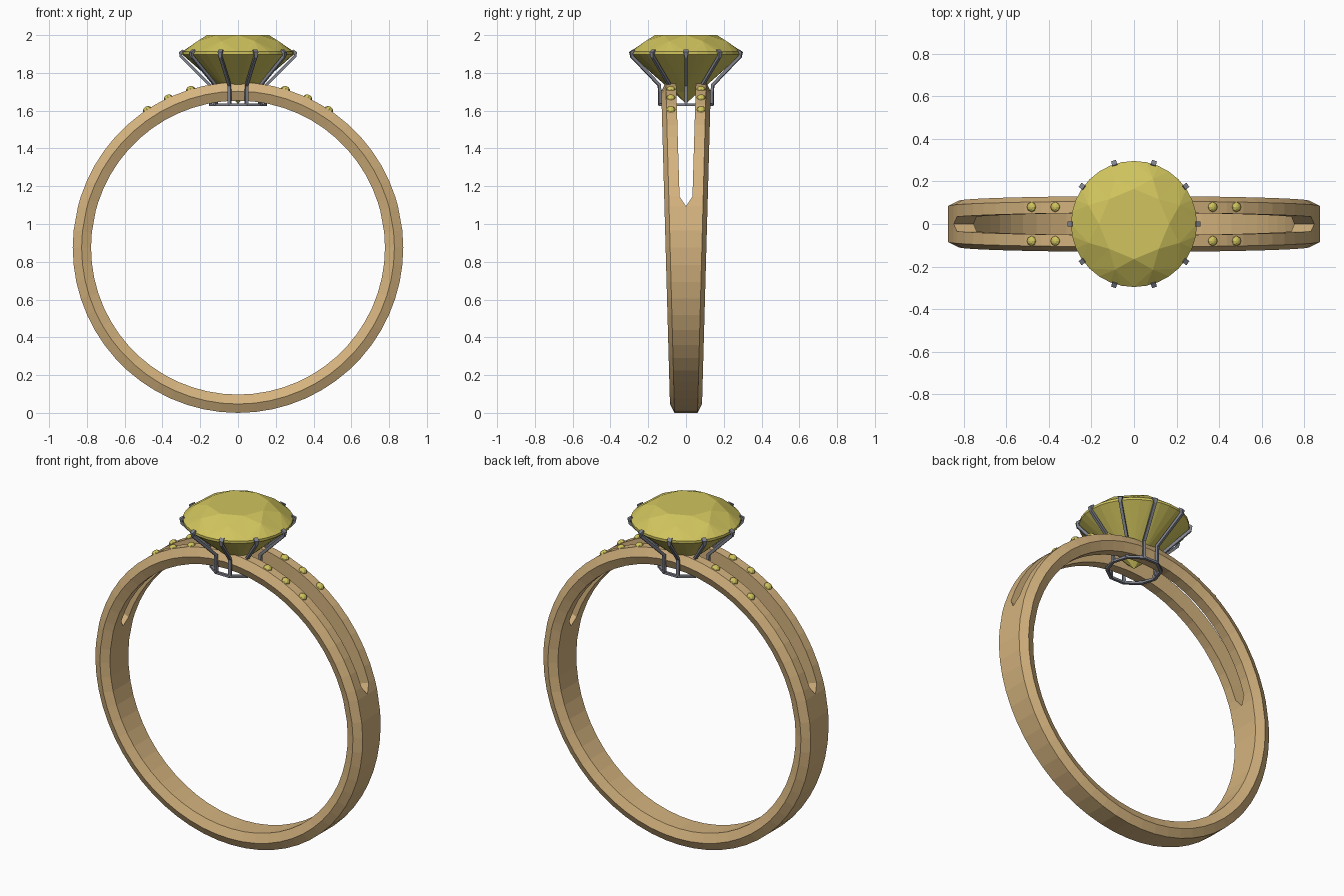
import bpy, bmesh, math
from mathutils import Matrix, Vector

if "Cube" in bpy.data.objects:
    bpy.data.objects.remove(bpy.data.objects["Cube"])

R, CZ = 0.875, 0.875          # band outer radius and centre height


def material(name, col):
    m = bpy.data.materials.new(name)
    m.diffuse_color = (*col, 1)
    m.use_nodes = True
    m.node_tree.nodes["Principled BSDF"].inputs["Base Color"].default_value = m.diffuse_color
    return m


GOLD = material("warm gold", (0.66, 0.45, 0.21))
STEEL = material("grey metal", (0.22, 0.23, 0.27))
YELLOW = material("yellow stone", (0.63, 0.55, 0.11))


def finish(name, bm, mat):
    bmesh.ops.remove_doubles(bm, verts=bm.verts, dist=1e-5)
    bmesh.ops.recalc_face_normals(bm, faces=bm.faces)
    me = bpy.data.meshes.new(name)
    bm.to_mesh(me)
    bm.free()
    me.materials.append(mat)
    ob = bpy.data.objects.new(name, me)
    bpy.context.collection.objects.link(ob)
    return ob


def polar(r, a, z):
    return Vector((r * math.cos(a), r * math.sin(a), z))


# Split band: bevelled half section swept round, then mirrored across y = 0
def slot(deg):
    s = math.sin(math.radians(deg))
    if s < 0.28:
        return 0.0
    return 0.034 + (s - 0.3) * 0.026


def build_band():
    bm = bmesh.new()
    swap = {12: 14.5, 168: 165.5}          # slot tips
    rings, gaps = [], []
    for d in range(0, 360, 6):
        d = swap.get(d, d)
        a = math.radians(d)
        w = 0.108 + 0.023 * math.sin(a)
        s = slot(d)
        gaps.append(s)
        section = [(R, s), (R, w - 0.024), (R - 0.047, w), (R - 0.097, w - 0.022), (R - 0.097, s)]
        for side in (1, -1):
            rings.append([bm.verts.new((r * math.cos(a), side * y, CZ + r * math.sin(a)))
                          for r, y in section])
    n = len(gaps)
    for i in range(n):
        j = (i + 1) % n
        solid = gaps[i] == 0 and gaps[j] == 0
        for k in (0, 1):
            p, q = rings[2 * i + k], rings[2 * j + k]
            for e in range(4 if solid else 5):
                f = (e + 1) % 5
                bm.faces.new((p[e], p[f], q[f], q[e]))
    return finish("split_band", bm, GOLD)


# Brilliant-cut centre stone
def build_gem():
    bm = bmesh.new()
    step = math.tau / 8

    def ring(n, r, z, off=0.0):
        return [bm.verts.new(polar(r, math.tau * (i + off) / n, z)) for i in range(n)]

    table = ring(8, 0.165, 2.0)
    star = ring(8, 0.232, 1.968, 0.5)
    girdle = ring(32, 0.296, 1.912)
    lower = ring(32, 0.296, 1.898)
    mid = ring(8, 0.07, 1.70)
    culet = bm.verts.new((0, 0, 1.638))
    bm.faces.new(table)
    for i in range(8):
        j = (i + 1) % 8
        g = [girdle[(4 * i + k) % 32] for k in range(5)]
        l = [lower[(4 * i + k) % 32] for k in range(5)]
        bm.faces.new((table[i], star[i], table[j]))
        bm.faces.new((table[i], girdle[4 * i], star[i]))
        bm.faces.new((table[j], star[i], g[4]))
        for k in range(4):
            bm.faces.new((star[i], g[k], g[k + 1]))
            bm.faces.new((g[k], l[k], l[k + 1], g[k + 1]))
        for k in (0, 1):
            bm.faces.new((mid[i], l[k + 1], l[k]))
            bm.faces.new((mid[j], l[k + 3], l[k + 2]))
        bm.faces.new((mid[i], mid[j], l[2]))
        bm.faces.new((culet, mid[j], mid[i]))
    return finish("centre_stone", bm, YELLOW)


# Ten bent prongs and the base loop they stand on
def build_setting():
    bm = bmesh.new()
    t = 0.008
    path = [(0.288, 1.917), (0.306, 1.907), (0.302, 1.888), (0.148, 1.735), (0.145, 1.63)]
    for i in range(10):
        rot = Matrix.Rotation(math.tau * i / 10, 4, 'Z')
        rows = []
        for k, (r, z) in enumerate(path):
            a = Vector(path[max(k - 1, 0)])
            b = Vector(path[min(k + 1, len(path) - 1)])
            d = (b - a).normalized()
            nx, nz = -d.y * t, d.x * t
            h = 0.012 if k < 2 else t
            rows.append([bm.verts.new(rot @ Vector((r + u * nx, v * h, z + u * nz)))
                         for u, v in ((-1, -1), (1, -1), (1, 1), (-1, 1))])
        for p, q in zip(rows, rows[1:]):
            for e in range(4):
                f = (e + 1) % 4
                bm.faces.new((p[e], p[f], q[f], q[e]))
        bm.faces.new(rows[0])
        bm.faces.new(rows[-1])
    finish("prongs", bm, STEEL)

    bm = bmesh.new()
    loops = [[bm.verts.new(polar(r, math.tau * i / 10, z))
              for r, z in ((0.137, 1.624), (0.154, 1.624), (0.154, 1.637), (0.137, 1.637))]
             for i in range(10)]
    for i in range(10):
        p, q = loops[i], loops[(i + 1) % 10]
        for e in range(4):
            f = (e + 1) % 4
            bm.faces.new((p[e], p[f], q[f], q[e]))
    finish("base_loop", bm, STEEL)


# Small accent stones along both arms of each shoulder
def build_accents():
    bm = bmesh.new()
    for sx in (1, -1):
        for sy in (1, -1):
            for deg in (16.7, 25.0, 33.4):
                tilt = Matrix.Rotation(math.radians(deg * sx), 4, 'Y')
                place = (Matrix.Translation((0, sy * 0.08, CZ)) @ tilt
                         @ Matrix.Translation((0, 0, R - 0.004)) @ Matrix.Diagonal((1, 1, 0.85, 1)))
                bmesh.ops.create_uvsphere(bm, u_segments=8, v_segments=6, radius=0.025, matrix=place)
    finish("accent_stones", bm, YELLOW)


build_band()
build_gem()
build_setting()
build_accents()
